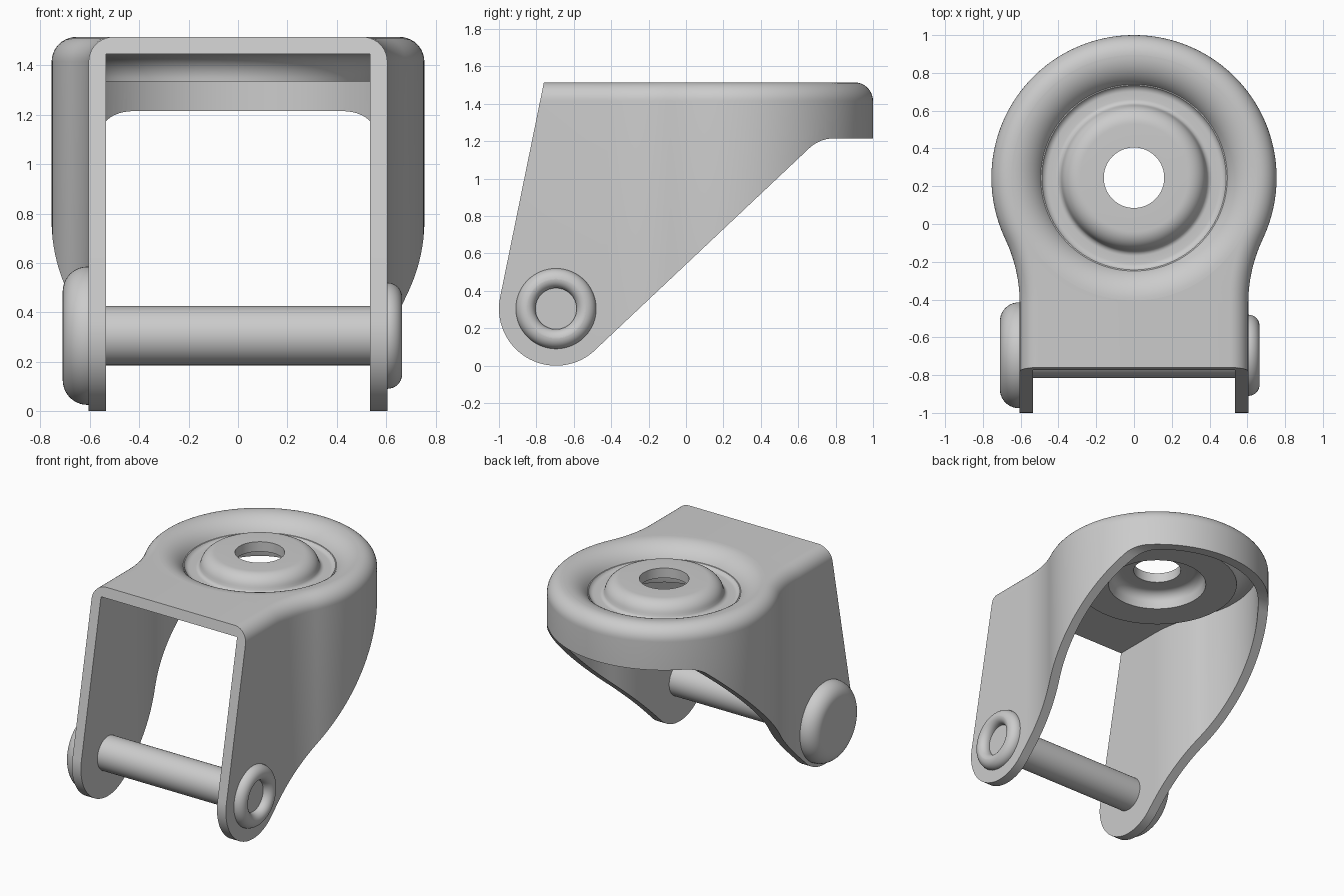
import bpy, bmesh
from math import sin, cos, pi, radians, atan2
from mathutils import Matrix, Vector

if "Cube" in bpy.data.objects:
    bpy.data.objects.remove(bpy.data.objects["Cube"])

steel = bpy.data.materials.new("grey_steel")
steel.use_nodes = True
GREY = (0.6, 0.6, 0.6, 1)
steel.diffuse_color = GREY
steel.node_tree.nodes["Principled BSDF"].inputs["Base Color"].default_value = GREY

# Main dimensions
TOP, SHEET, ROLL = 1.515, 0.07, 0.1
HEAD_Y, HEAD_R, HALF = 0.245, 0.755, 0.605      # round head and leg half width
NECK_X, NECK_Y, NECK_R = 1.395, -0.42, 0.79     # concave neck between them
PIN_Y, PIN_Z, EYE_R = -0.695, 0.305, 0.305      # axle and leg eye
RACE_R = 0.65


def arc(cx, cy, r, a0, a1, n):
    """Points on an arc, angles in degrees."""
    return [(cx + r * cos(radians(a0 + (a1 - a0) * i / n)),
             cy + r * sin(radians(a0 + (a1 - a0) * i / n))) for i in range(n + 1)]


def finish(name, bm):
    bmesh.ops.recalc_face_normals(bm, faces=bm.faces)
    mesh = bpy.data.meshes.new(name)
    bm.to_mesh(mesh)
    bm.free()
    mesh.materials.append(steel)
    ob = bpy.data.objects.new(name, mesh)
    bpy.context.collection.objects.link(ob)
    return ob


def smooth(ob):
    bpy.ops.object.select_all(action="DESELECT")
    ob.select_set(True)
    bpy.context.view_layer.objects.active = ob
    bpy.ops.object.shade_smooth_by_angle(angle=radians(30))


def stack(name, rings):
    """Solid from matching closed rings of 3D points, capped at both ends."""
    bm = bmesh.new()
    rows = [[bm.verts.new(p) for p in ring] for ring in rings]
    n = len(rows[0])
    for a, b in zip(rows, rows[1:]):
        for i in range(n):
            j = (i + 1) % n
            bm.faces.new((a[i], a[j], b[j], b[i]))
    bm.faces.new(rows[0])
    bm.faces.new(rows[-1])
    return finish(name, bm)


def lathe(name, profile, place, steps=96):
    """Spin (radius, height) points about z, then place the result."""
    bm = bmesh.new()
    verts = [bm.verts.new((r, 0, h)) for r, h in profile]
    edges = [bm.edges.new(pair) for pair in zip(verts, verts[1:])]
    bmesh.ops.spin(bm, geom=verts + edges, axis=(0, 0, 1), cent=(0, 0, 0),
                   angle=2 * pi, steps=steps, use_merge=True)
    bmesh.ops.remove_doubles(bm, verts=bm.verts, dist=1e-5)
    bmesh.ops.transform(bm, matrix=place, verts=bm.verts)
    return finish(name, bm)


def cut(ob, tool, operation):
    mod = ob.modifiers.new("cut", "BOOLEAN")
    mod.operation, mod.object, mod.solver = operation, tool, "EXACT"
    bpy.context.view_layer.objects.active = ob
    bpy.ops.object.modifier_apply(modifier=mod.name)
    bpy.data.objects.remove(tool)


def outline(inset, front, z):
    """Keyhole plan outline moved inward by inset."""
    turn = atan2(NECK_Y - HEAD_Y, NECK_X)
    t = turn * 180 / pi
    half = [(HALF - inset, front)]
    half += arc(NECK_X, NECK_Y, NECK_R + inset, 180, 180 + t, 14)
    half += arc(0, HEAD_Y, HEAD_R - inset, t, 90, 48)[1:]
    full = half + [(-x, y) for x, y in half[-2::-1]]
    return [(x, y, z) for x, y in full]


# Fork: rolled-edge shell, hollowed, then trimmed to the side profile
rolled = arc(ROLL, TOP - ROLL, ROLL, 180, 90, 10)
fork = stack("fork_shell", [outline(0, -1.2, -0.1)] + [outline(d, -1.2, z) for d, z in rolled])
hollow = stack("hollow", [outline(SHEET, -1.4, z) for z in (-0.3, TOP - SHEET)])
cut(fork, hollow, "DIFFERENCE")

side = arc(PIN_Y, PIN_Z, EYE_R, 168.3, 316.7, 40)
side += arc(0.79, 1.025, 0.19, 133.3, 90, 10)
side += [(1.2, 1.215), (1.2, 1.7), (-0.722, 1.7)]
trim = stack("trim", [[(x, y, z) for y, z in side] for x in (-1, 1)])
cut(fork, trim, "INTERSECT")

centre = Matrix.Translation((0, HEAD_Y, 0))
opening = lathe("opening", [(0, 1.4), (RACE_R, 1.4), (RACE_R, 1.6), (0, 1.6)], centre)
cut(fork, opening, "DIFFERENCE")
smooth(fork)

# Pressed bearing race: groove around a raised centre with a hole
under = TOP - SHEET
floor = under - 0.11
race = arc(RACE_R, floor, 0.18, 90, 150, 12)
race += arc(0.455, 1.443, 0.038, -30, -90, 6)
race += arc(0.415, 1.435, 0.03, 270, 200, 6)
race += arc(0.285, 1.415, 0.1, 15, 90, 10)
race += [(0.16, TOP), (0.16, under)]
race += arc(0.25, under - 0.07, 0.07, 90, 0, 8)
race += [(0.33, floor), (RACE_R - 0.11, floor)]
race += arc(RACE_R, floor, 0.11, 180, 90, 10)
smooth(lathe("bearing_race", race, centre))

# Axle rivet: pin, domed head on the right, rolled collar on the left
axle = Matrix.Translation((0, PIN_Y, PIN_Z)) @ Matrix.Rotation(pi / 2, 4, "Y")
smooth(lathe("axle_pin", [(0, -0.57), (0.12, -0.57), (0.12, 0.57), (0, 0.57)], axle, 64))

head = [(0, -0.6), (0.28, -0.6)] + arc(0.18, -0.61, 0.1, 0, -90, 10) + [(0, -0.71)]
smooth(lathe("rivet_head", head, axle, 64))

collar = [(0, 0.6), (0.215, 0.6)] + arc(0.155, 0.605, 0.06, 0, 90, 8)
collar += arc(0.16, 0.615, 0.05, 90, 180, 8) + [(0.11, 0.607), (0, 0.607)]
smooth(lathe("rivet_collar", collar, axle, 64))
